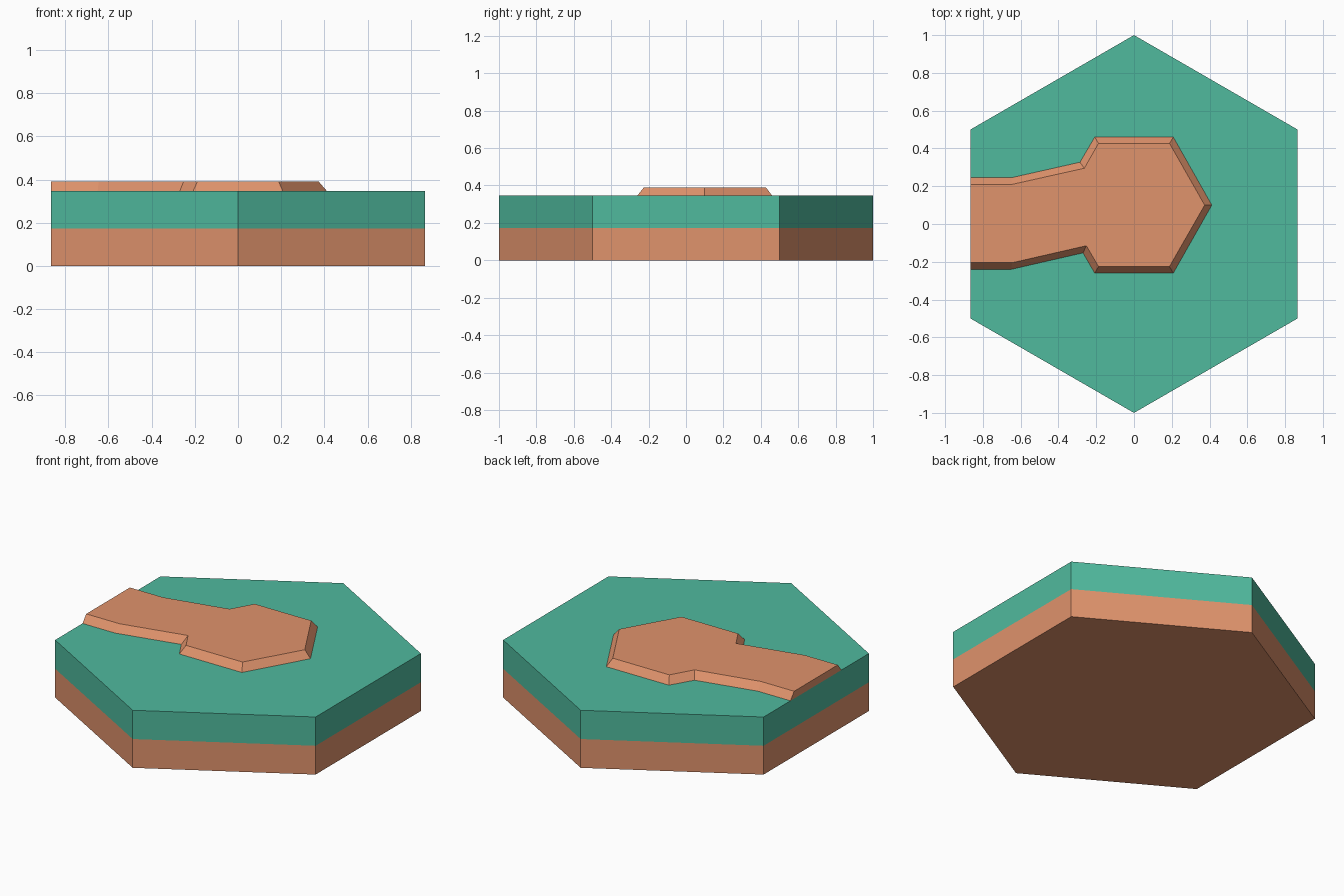
import bpy, bmesh, math

if "Cube" in bpy.data.objects:
    bpy.data.objects.remove(bpy.data.objects["Cube"])


def material(name, srgb):
    mat = bpy.data.materials.new(name)
    lin = [((c / 255 + 0.055) / 1.055) ** 2.4 for c in srgb]
    mat.diffuse_color = (*lin, 1)
    mat.use_nodes = True
    mat.node_tree.nodes["Principled BSDF"].inputs["Base Color"].default_value = mat.diffuse_color
    return mat


grass = material("grass green", (80, 186, 158))
dirt = material("dirt brown", (224, 147, 108))


def loft(name, rings, mats, cap_bottom=True):
    """Stack outlines [(z, points)] into a solid; mats[i] colours band i, last is the top."""
    bm = bmesh.new()
    loops = [[bm.verts.new((x, y, z)) for x, y in pts] for z, pts in rings]
    n = len(loops[0])
    slots = list(dict.fromkeys(mats))
    for k in range(len(loops) - 1):
        a, b = loops[k], loops[k + 1]
        for i in range(n):
            j = (i + 1) % n
            f = bm.faces.new((a[i], a[j], b[j], b[i]))
            f.material_index = slots.index(mats[k])
    bm.faces.new(loops[-1]).material_index = slots.index(mats[-1])
    if cap_bottom:
        bm.faces.new(loops[0][::-1]).material_index = slots.index(mats[0])
    mesh = bpy.data.meshes.new(name)
    bm.to_mesh(mesh)
    bm.free()
    for m in slots:
        mesh.materials.append(m)
    obj = bpy.data.objects.new(name, mesh)
    bpy.context.collection.objects.link(obj)
    return obj


# Hexagonal tile: dirt below, grass above
hexagon = [(math.cos(math.radians(30 + 60 * i)), math.sin(math.radians(30 + 60 * i)))
           for i in range(6)]
loft("hex_tile", [(0, hexagon), (0.173, hexagon), (0.346, hexagon)], [dirt, grass, grass])

# Raised dirt path ending in a clearing, with sloped edges (counter-clockwise)
edge = -math.cos(math.radians(30))
path_base = [(edge, -0.24), (-0.65, -0.24), (-0.27, -0.153), (-0.208, -0.26), (0.208, -0.26),
             (0.412, 0.10), (0.208, 0.46), (-0.208, 0.46), (-0.286, 0.327), (-0.65, 0.245),
             (edge, 0.245)]
path_top = [(edge, -0.205), (-0.645, -0.205), (-0.252, -0.115), (-0.188, -0.225), (0.188, -0.225),
            (0.374, 0.10), (0.188, 0.427), (-0.188, 0.427), (-0.263, 0.295), (-0.645, 0.21),
            (edge, 0.21)]
loft("dirt_path", [(0.346, path_base), (0.39, path_top)], [dirt, dirt], cap_bottom=False)
